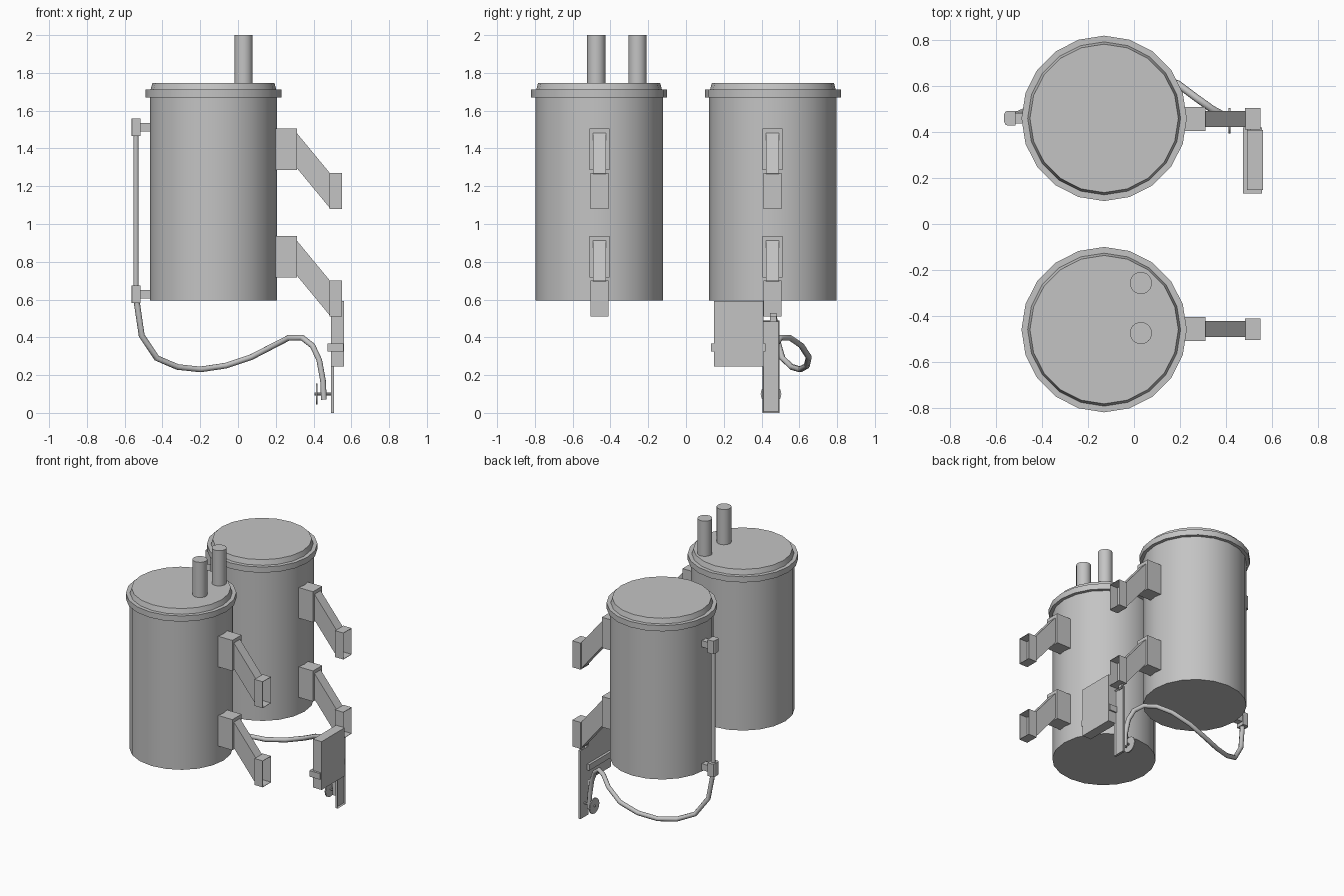
import bpy
import bmesh
import math
from mathutils import Vector

old = bpy.data.objects.get("Cube")
if old:
    bpy.data.objects.remove(old, do_unlink=True)

GREY = (0.55, 0.55, 0.55, 1.0)
mat = bpy.data.materials.new("plain grey")
mat.use_nodes = True
mat.diffuse_color = GREY
mat.node_tree.nodes["Principled BSDF"].inputs["Base Color"].default_value = GREY


def finish(bm, name, smooth=False):
    bmesh.ops.recalc_face_normals(bm, faces=bm.faces)
    mesh = bpy.data.meshes.new(name)
    bm.to_mesh(mesh)
    bm.free()
    mesh.materials.append(mat)
    ob = bpy.data.objects.new(name, mesh)
    bpy.context.scene.collection.objects.link(ob)
    if smooth:
        bpy.ops.object.select_all(action="DESELECT")
        ob.select_set(True)
        bpy.context.view_layer.objects.active = ob
        bpy.ops.object.shade_smooth_by_angle(angle=math.radians(30))
    return ob


def box_mesh(lo, hi):
    lo, hi = Vector(lo), Vector(hi)
    bm = bmesh.new()
    bmesh.ops.create_cube(bm, size=1)
    for v in bm.verts:
        v.co = (lo + hi) / 2 + v.co * (hi - lo)
    return bm


def box(name, lo, hi):
    return finish(box_mesh(lo, hi), name)


def turned(name, center, profile, sides):
    """Closed solid of revolution about z from (radius, height) pairs."""
    bm = bmesh.new()
    rings = []
    for r, z in profile:
        rings.append([bm.verts.new((center[0] + r * math.cos(a), center[1] + r * math.sin(a), z))
                      for a in (math.tau * i / sides for i in range(sides))])
    for low, high in zip(rings, rings[1:]):
        for i in range(sides):
            j = (i + 1) % sides
            bm.faces.new((low[i], low[j], high[j], high[i]))
    bm.faces.new(rings[0])
    bm.faces.new(rings[-1])
    return finish(bm, name, True)


def rod_x(name, x0, x1, y, z, radius, sides):
    ob = turned(name, (0, 0), [(radius, x0), (radius, x1)], sides)
    for v in ob.data.vertices:
        a, b, c = v.co
        v.co = (c, y + a, z + b)
    return ob


def tube(name, points, radius):
    curve = bpy.data.curves.new(name, "CURVE")
    curve.dimensions = "3D"
    curve.bevel_depth = radius
    curve.bevel_resolution = 2
    curve.use_fill_caps = True
    spline = curve.splines.new("POLY")
    spline.points.add(len(points) - 1)
    for p, co in zip(spline.points, points):
        p.co = (*co, 1)
    spline.use_smooth = True
    curve.materials.append(mat)
    ob = bpy.data.objects.new(name, curve)
    bpy.context.scene.collection.objects.link(ob)
    return ob


def bracket(name, y, top):
    # wall block
    box(name + "_wall_block", (0.19, y - 0.052, top - 0.22), (0.312, y + 0.052, top))
    # slanted arm: a box whose outer end is dropped
    bm = box_mesh((0.30, y - 0.035, top - 0.195), (0.49, y + 0.035, top - 0.01))
    for v in bm.verts:
        if v.co.x > 0.4:
            v.co.z -= 0.23
    finish(bm, name + "_arm")
    # sheet metal end cup, open on the outer side
    bm = box_mesh((0.484, y - 0.047, top - 0.425), (0.55, y + 0.047, top - 0.235))
    outer = [f for f in bm.faces if f.calc_center_median().x > 0.54]
    bmesh.ops.delete(bm, geom=outer, context="FACES_ONLY")
    cup = finish(bm, name + "_end_cup")
    wall = cup.modifiers.new("wall", "SOLIDIFY")
    wall.thickness = 0.004


# Two tanks with lids and brackets
TANK_X = -0.13
for side, y in (("front", -0.46), ("back", 0.46)):
    turned(side + "_tank", (TANK_X, y), [(0.337, 0.595), (0.337, 1.68)], 20)
    turned(side + "_lid", (TANK_X, y),
           [(0.36, 1.67), (0.36, 1.711), (0.333, 1.711), (0.323, 1.747)], 20)
    for level, top in (("upper", 1.505), ("lower", 0.936)):
        bracket(f"{side}_{level}_bracket", y * 0.995, top)

# Bushings on the front tank
for n, y in enumerate((-0.475, -0.257)):
    turned(f"top_pipe_{n + 1}", (0.03, y), [(0.048, 1.74), (0.048, 2.0)], 24)

# Standpipe with clips on the back tank
tube("standpipe", [(-0.54, 0.46, 0.6), (-0.54, 0.46, 1.54)], 0.0145)
for n, z in enumerate((0.628, 1.512)):
    bm = box_mesh((-0.565, 0.429, z - 0.047), (-0.515, 0.493, z + 0.047))
    corners = [e for e in bm.edges
               if all(v.co.x < -0.55 for v in e.verts)
               and abs(e.verts[0].co.z - e.verts[1].co.z) > 0.05]
    bmesh.ops.bevel(bm, geom=corners, offset=0.015, segments=2, affect="EDGES", profile=0.5)
    finish(bm, f"pipe_clip_{n + 1}")
    box(f"clip_stub_{n + 1}", (-0.52, 0.438, z - 0.023), (-0.46, 0.484, z + 0.023))

# Hose looping under the back tank
tube("hose", [(-0.54, 0.46, 0.62), (-0.535, 0.46, 0.58), (-0.51, 0.475, 0.41),
              (-0.43, 0.51, 0.29), (-0.32, 0.56, 0.243), (-0.2, 0.605, 0.23),
              (-0.065, 0.64, 0.25), (0.07, 0.65, 0.295), (0.19, 0.61, 0.357),
              (0.27, 0.55, 0.398), (0.34, 0.5, 0.398), (0.395, 0.47, 0.355),
              (0.43, 0.455, 0.28), (0.45, 0.45, 0.17), (0.455, 0.45, 0.07)], 0.016)

# Control box with its strap
box("control_box", (0.492, 0.148, 0.246), (0.561, 0.41, 0.593))
box("box_strap", (0.474, 0.133, 0.325), (0.558, 0.42, 0.368))

# Mounting rail with a recessed outer face
bm = box_mesh((0.492, 0.405, 0.0), (0.509, 0.495, 0.49))
face = [f for f in bm.faces if f.calc_center_median().x > 0.505]
bmesh.ops.inset_region(bm, faces=face, thickness=0.009)
for v in face[0].verts:
    v.co.x -= 0.01
finish(bm, "mounting_rail")
box("rail_tab", (0.494, 0.445, 0.48), (0.507, 0.48, 0.53))

# Valve wheel and spindle
rod_x("valve_wheel", 0.412, 0.42, 0.45, 0.1, 0.055, 16)
rod_x("valve_spindle", 0.405, 0.495, 0.45, 0.1, 0.007, 8)
